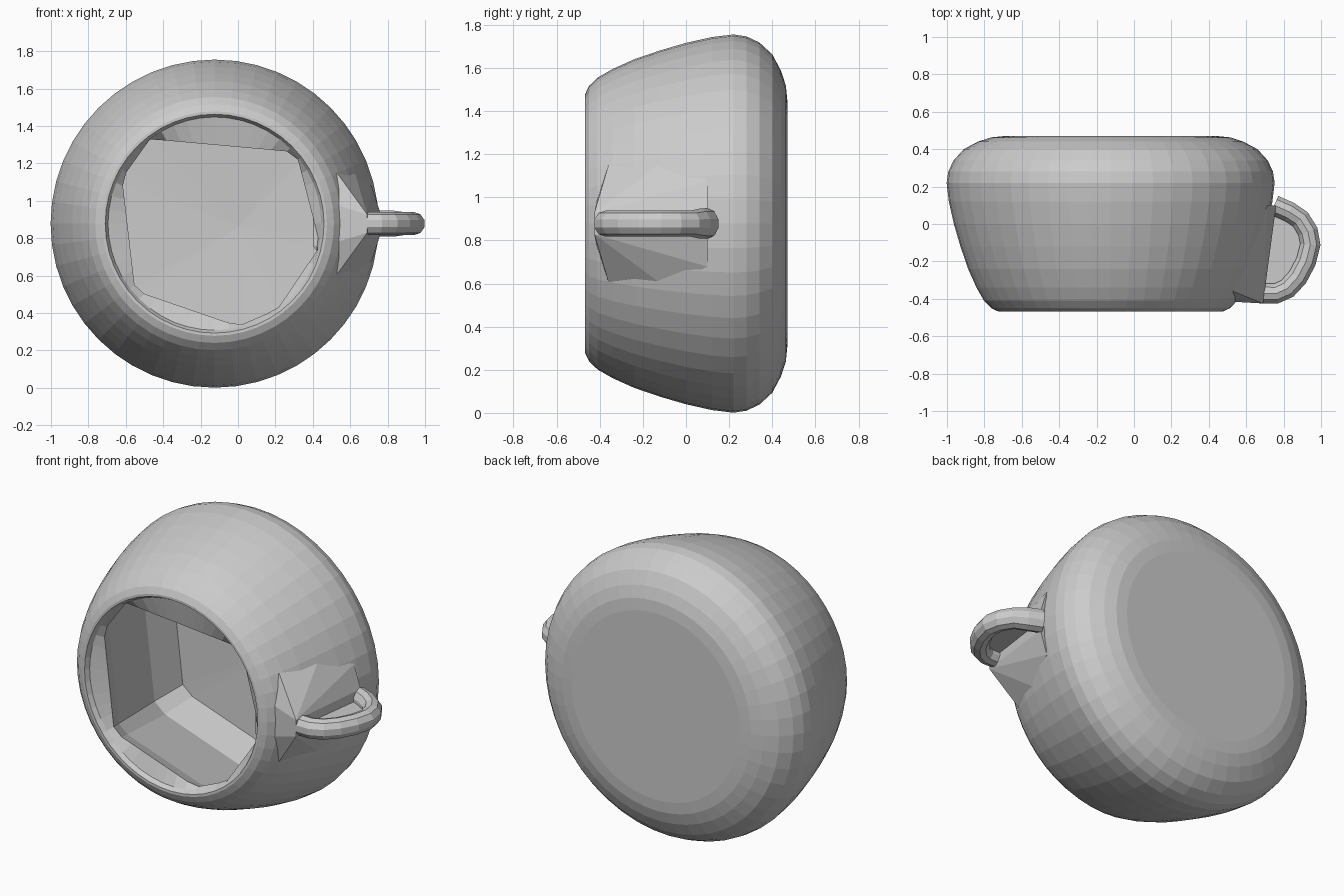
import bpy, bmesh
from math import sin, cos, pi
from mathutils import Vector

if "Cube" in bpy.data.objects:
    bpy.data.objects.remove(bpy.data.objects["Cube"])

CX, CZ, N = -0.125, 0.878, 48


def finish(bm, name, normals=True):
    if normals:
        bmesh.ops.recalc_face_normals(bm, faces=bm.faces)
    me = bpy.data.meshes.new(name)
    bm.to_mesh(me)
    bm.free()
    ob = bpy.data.objects.new(name, me)
    bpy.context.collection.objects.link(ob)
    return ob


# Irregular outline of the coarse inner wall, seen from the front (x, z)
outline = [(-0.62, 1.12), (-0.47, 1.33), (0.31, 1.26), (0.44, 0.76),
           (0.21, 0.42), (0.0, 0.33), (-0.55, 0.52)]
outline = [Vector((x - CX, z - CZ)) for x, z in outline]


def outline_radius(t):
    d = Vector((cos(t), sin(t)))
    for a, b in zip(outline, outline[1:] + outline[:1]):
        e = b - a
        den = d.x * e.y - d.y * e.x
        if abs(den) < 1e-9:
            continue
        r = (a.x * e.y - a.y * e.x) / den
        u = (a.x * d.y - a.y * d.x) / den
        if r > 0 and -1e-6 <= u <= 1 + 1e-6:
            return r
    return 0.55


# Cup body: round outside and lip, then a faceted cavity
outer = [(0.47, 0.57), (0.463, 0.64), (0.44, 0.71), (0.40, 0.785), (0.34, 0.84),
         (0.28, 0.868), (0.22, 0.877), (0.12, 0.865), (0.0, 0.838), (-0.12, 0.803),
         (-0.24, 0.762), (-0.34, 0.717), (-0.41, 0.677), (-0.45, 0.638),
         (-0.468, 0.60), (-0.468, 0.585), (-0.44, 0.57)]
cavity = [(-0.41, 1.0), (-0.30, 1.1), (0.18, 1.32), (0.38, 1.2)]
bm = bmesh.new()
rings = []
angles = [2 * pi * i / N for i in range(N)]
for y, r in outer:
    rings.append([bm.verts.new((CX + r * cos(t), y, CZ + r * sin(t))) for t in angles])
for y, s in cavity:
    rings.append([bm.verts.new((CX + s * outline_radius(t) * cos(t), y,
                                CZ + s * outline_radius(t) * sin(t))) for t in angles])
for a, b in zip(rings, rings[1:]):
    for i in range(N):
        j = (i + 1) % N
        bm.faces.new((a[i], a[j], b[j], b[i]))
bm.faces.new(rings[0])
centre = bm.verts.new((0, 0.41, 0.86))
for i in range(N):
    bm.faces.new((rings[-1][i], rings[-1][(i + 1) % N], centre))
finish(bm, "cup_body")

# Faceted wedge where the wall is drawn out towards the handle
bm = bmesh.new()
for s in (-1, 1):
    for x, y, dz in [(0.69, -0.425, 0.05), (0.76, 0.10, 0.06), (0.52, -0.415, 0.10),
                     (0.53, -0.36, 0.27), (0.62, -0.10, 0.29), (0.715, 0.10, 0.20),
                     (0.40, -0.40, 0.12), (0.54, -0.1, 0.2)]:
        bm.verts.new((x, y, CZ + s * dz))
res = bmesh.ops.convex_hull(bm, input=bm.verts)
bmesh.ops.delete(bm, geom=[v for v in bm.verts if not v.link_faces], context='VERTS')
finish(bm, "handle_root")

# Handle: round tube swept along a bowed path
path = [(0.68, -0.37), (0.76, -0.372), (0.82, -0.345), (0.875, -0.285), (0.92, -0.20),
        (0.943, -0.11), (0.93, -0.04), (0.89, 0.025), (0.83, 0.065), (0.75, 0.10)]
bm = bmesh.new()
K, prev = 10, None
for i, p in enumerate(path):
    p = Vector(p)
    d = (Vector(path[min(i + 1, len(path) - 1)]) - Vector(path[max(i - 1, 0)])).normalized()
    n = Vector((d.y, -d.x))
    rz = 0.07 if i >= len(path) - 2 else 0.061
    ring = []
    for k in range(K):
        t = 2 * pi * (k + 0.5) / K
        q = p + n * 0.057 * cos(t)
        ring.append(bm.verts.new((q.x, q.y, CZ + rz * sin(t))))
    if prev:
        for k in range(K):
            j = (k + 1) % K
            bm.faces.new((prev[k], prev[j], ring[j], ring[k]))
    else:
        bm.faces.new(ring)
    prev = ring
bm.faces.new(prev)
finish(bm, "handle")

# Flat web closing the handle loop
bm = bmesh.new()
bm.faces.new([bm.verts.new((x, y, CZ)) for x, y in path])
finish(bm, "handle_web")
